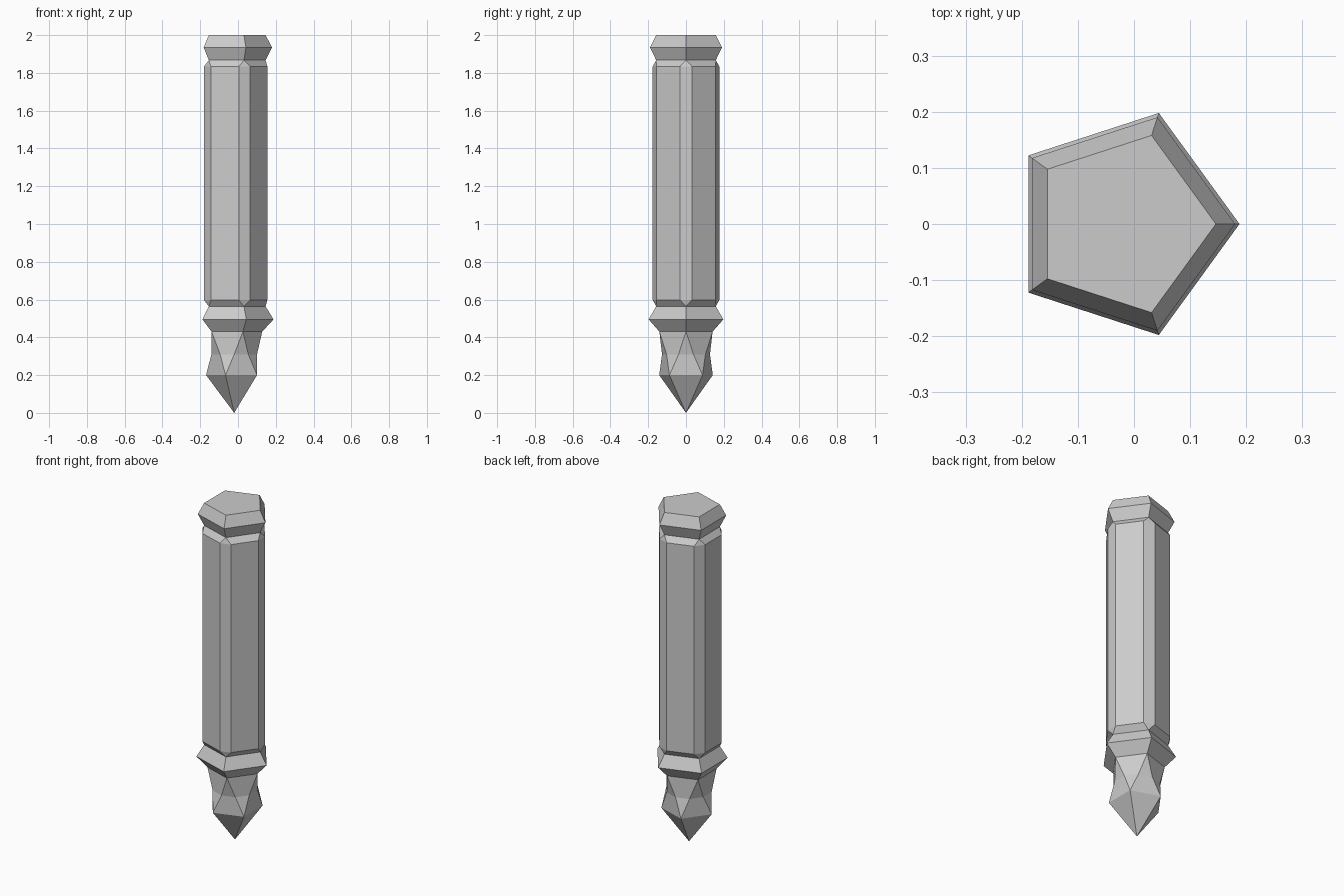
import bpy
import bmesh
from math import cos, sin, radians

if "Cube" in bpy.data.objects:
    bpy.data.objects.remove(bpy.data.objects["Cube"])

AXIS_X = -0.02  # pentagon centre, so that the bounding box is centred


def ring(bm, z, r, half):
    """Ten points in five pairs: half 0 = pentagon, 36 = turned pentagon, between = decagon."""
    angles = [radians(72 * k + s * half) for k in range(5) for s in (-1, 1)]
    return [bm.verts.new((AXIS_X + r * cos(a), r * sin(a), z)) for a in angles]


def loft(name, sections, cap_top=False):
    """Skin five-sided sections (z, radius, half angle), listed from bottom to top."""
    bm = bmesh.new()
    rings = [ring(bm, *s) for s in sections]
    for low, high in zip(rings, rings[1:]):
        for i in range(10):
            j = (i + 1) % 10
            bm.faces.new((low[i], low[j], high[j], high[i]))
    if cap_top:
        bm.faces.new(rings[-1])
    bmesh.ops.remove_doubles(bm, verts=bm.verts[:], dist=0.0005)
    mesh = bpy.data.meshes.new(name)
    bm.to_mesh(mesh)
    bm.free()
    obj = bpy.data.objects.new(name, mesh)
    bpy.context.collection.objects.link(obj)
    return obj


# Faceted point with a pinched waist
loft("point", [(0.0, 0.0, 0), (0.20, 0.149, 36), (0.31, 0.127, 18), (0.43, 0.148, 0)])

# Flared lower collar
loft("collar", [(0.43, 0.148, 0), (0.495, 0.208, 0), (0.564, 0.166, 0)])

# Shaft with bevelled corners, tapering to a pentagon at both ends
loft("shaft", [(0.564, 0.166, 0), (0.598, 0.178, 10.2), (1.834, 0.178, 10.2), (1.867, 0.166, 0)])

# Top cap
loft("cap", [(1.867, 0.166, 0), (1.935, 0.20, 0), (2.0, 0.166, 0)], cap_top=True)
